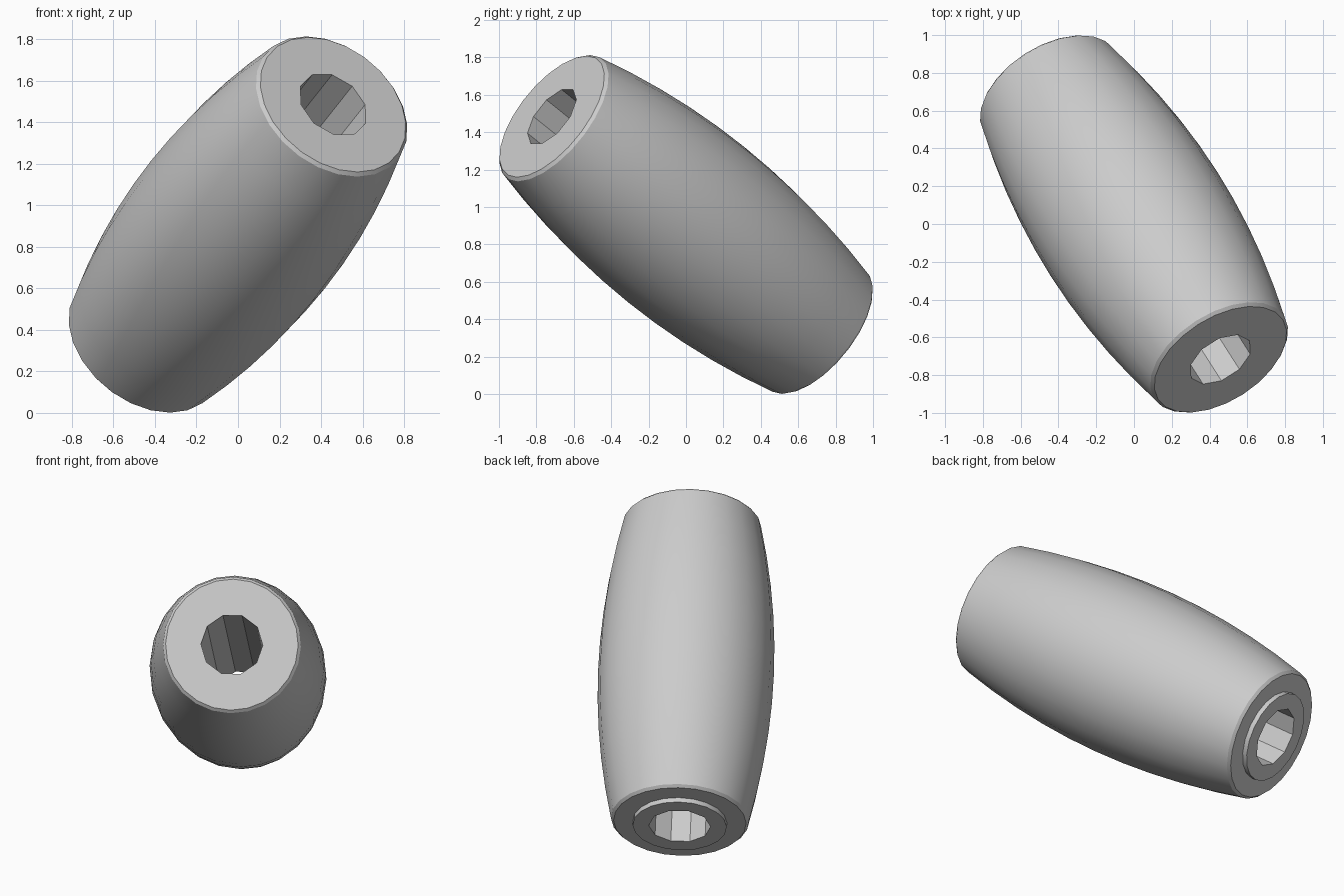
import bpy
import bmesh
import math
from mathutils import Vector

cube = bpy.data.objects.get("Cube")
if cube:
    bpy.data.objects.remove(cube, do_unlink=True)

CENTRE = Vector((0, 0, 0.907))
AXIS = Vector((0.445, -0.697, 0.561)).normalized()
TURN = AXIS.to_track_quat('Z', 'Y')
HALF = 1.012          # centre to rim
END_R, MID_R = 0.408, 0.52
BORE_R = 0.183
CHAMFER = 0.016

grey = bpy.data.materials.new("light_grey")
grey.use_nodes = True
colour = (0.6, 0.6, 0.6, 1)
grey.diffuse_color = colour
grey.node_tree.nodes["Principled BSDF"].inputs["Base Color"].default_value = colour


def lathe(name, profile, sides):
    """Closed solid turned around the tilted axis from (radius, height) points."""
    bm = bmesh.new()
    rings = []
    for r, h in profile:
        rings.append([bm.verts.new((r * math.cos(a), r * math.sin(a), h))
                      for a in (math.tau * i / sides for i in range(sides))])
    for low, high in zip(rings, rings[1:]):
        for i in range(sides):
            j = (i + 1) % sides
            bm.faces.new((low[i], low[j], high[j], high[i]))
    bm.faces.new(rings[0][::-1])
    bm.faces.new(rings[-1])
    mesh = bpy.data.meshes.new(name)
    bm.to_mesh(mesh)
    bm.free()
    obj = bpy.data.objects.new(name, mesh)
    bpy.context.collection.objects.link(obj)
    obj.location = CENTRE
    obj.rotation_mode = 'QUATERNION'
    obj.rotation_quaternion = TURN
    mesh.materials.append(grey)
    return obj


# Bulging barrel with a small chamfer at each end
STEPS = 10
curve = []
for k in range(STEPS + 1):
    t = 2 * k / STEPS - 1
    curve.append((MID_R - (MID_R - END_R) * t * t, t * HALF))
face_h = HALF + CHAMFER
profile = [(END_R - CHAMFER, -face_h)] + curve + [(END_R - CHAMFER, face_h)]
barrel = lathe("barrel_body", profile, 24)

# Raised collar on the lower end
collar = lathe("end_collar", [(0.278, -face_h - 0.03), (0.278, -face_h)], 20)

# Faceted bore running through both parts
cutter = lathe("bore_cutter", [(BORE_R, -1.3), (BORE_R, 1.3)], 10)
cutter.hide_render = True

for obj in (barrel, collar):
    bpy.ops.object.select_all(action='DESELECT')
    obj.select_set(True)
    bpy.context.view_layer.objects.active = obj
    mod = obj.modifiers.new("bore", 'BOOLEAN')
    mod.operation = 'DIFFERENCE'
    mod.solver = 'EXACT'
    mod.object = cutter
    bpy.ops.object.modifier_apply(modifier=mod.name)
    bpy.ops.object.shade_smooth_by_angle(angle=math.radians(30))

bpy.data.objects.remove(cutter, do_unlink=True)
